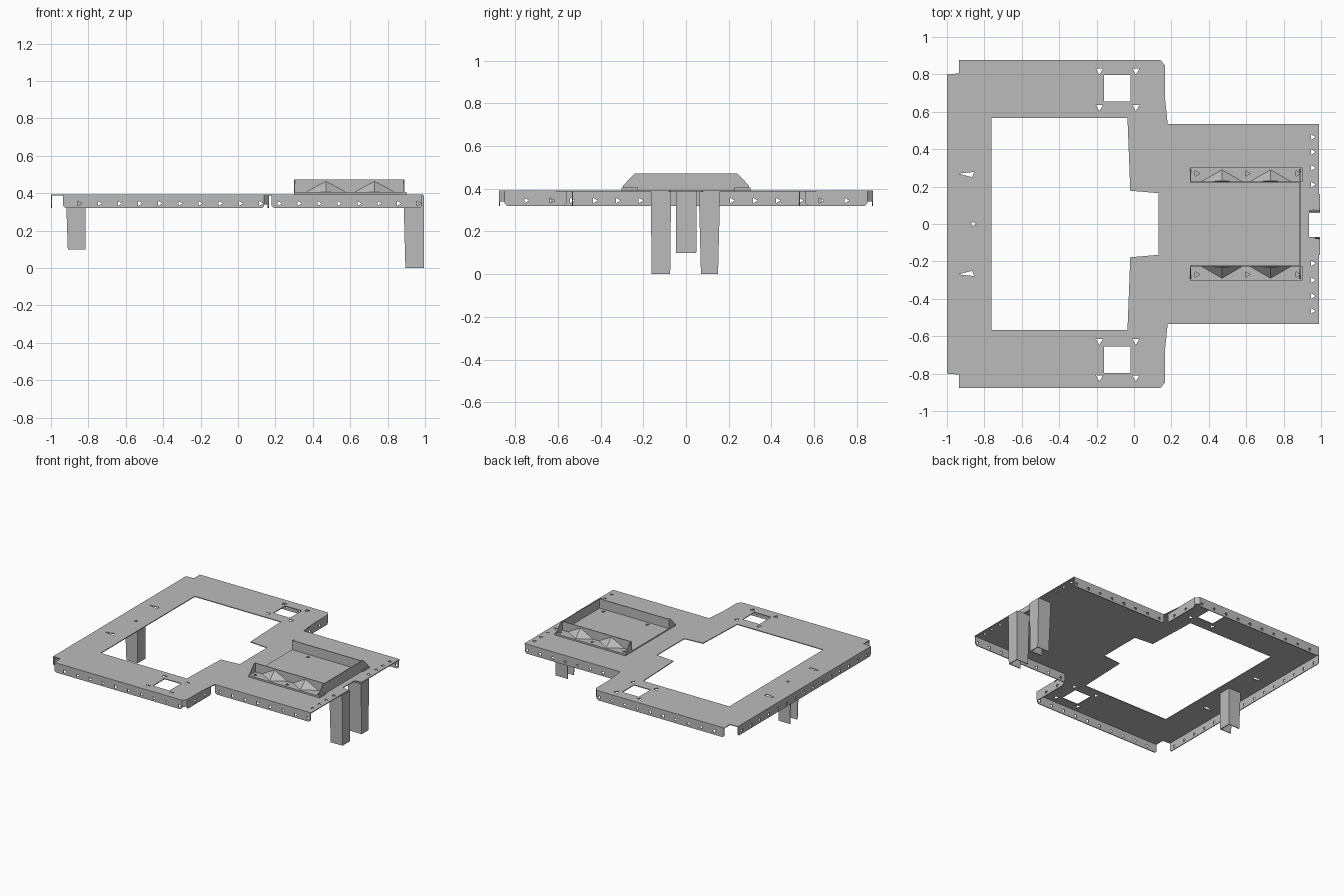
import bpy, bmesh, math
from mathutils import Vector, Matrix

cube = bpy.data.objects.get("Cube")
if cube:
    bpy.data.objects.remove(cube, do_unlink=True)

steel = bpy.data.materials.new("grey_steel")
steel.use_nodes = True
grey = (0.5, 0.5, 0.5, 1)
steel.diffuse_color = grey
steel.node_tree.nodes["Principled BSDF"].inputs["Base Color"].default_value = grey

X, Y, Z = Vector((1, 0, 0)), Vector((0, 1, 0)), Vector((0, 0, 1))
T = 0.006       # sheet thickness
TOP = 0.393     # deck top
LIP = 0.32      # bottom of the folded edges


def finish(name, bm):
    bmesh.ops.recalc_face_normals(bm, faces=bm.faces)
    mesh = bpy.data.meshes.new(name)
    bm.to_mesh(mesh)
    bm.free()
    mesh.materials.append(steel)
    obj = bpy.data.objects.new(name, mesh)
    bpy.context.scene.collection.objects.link(obj)
    return obj


def sheet(name, outline, holes=(), origin=(0, 0, 0), u=X, v=Y, t=T):
    """Flat sheet with holes, drawn in the u-v plane and thickened by t."""
    bm = bmesh.new()
    for loop in [outline, *holes]:
        vs = [bm.verts.new((p[0], p[1], 0)) for p in loop]
        for a, b in zip(vs, vs[1:] + vs[:1]):
            bm.edges.new((a, b))
    bmesh.ops.triangle_fill(bm, edges=bm.edges[:], use_beauty=True, normal=Z)
    ext = bmesh.ops.extrude_face_region(bm, geom=bm.faces[:], use_keep_orig=True)
    moved = [g for g in ext["geom"] if isinstance(g, bmesh.types.BMVert)]
    bmesh.ops.translate(bm, verts=moved, vec=(0, 0, t))
    frame = Matrix((u, v, u.cross(v))).transposed().to_4x4()
    bm.transform(Matrix.Translation(origin) @ frame)
    return finish(name, bm)


def tri(x, y, r=0.017, turn=0.0):
    return [(x + r * math.cos(turn + k * math.tau / 3),
             y + r * math.sin(turn + k * math.tau / 3)) for k in range(3)]


def rect(x0, x1, y0, y1):
    return [(x0, y0), (x1, y0), (x1, y1), (x0, y1)]


def mirrored(points):
    """Close a half outline by mirroring it across y = 0."""
    return points + [(x, -y) for x, y in reversed(points)]


def spaced(start, end, count):
    return [start + (end - start) * i / (count - 1) for i in range(count)]


# Deck: wide frame, narrow tail, large opening and fixing holes
deck_outline = mirrored([(-1, 0.8), (-0.935, 0.805), (-0.935, 0.877), (0.14, 0.877),
                         (0.165, 0.85), (0.165, 0.68), (0.18, 0.535), (0.99, 0.535),
                         (0.99, 0.08), (0.935, 0.07)])
opening = mirrored([(-0.762, 0.567), (-0.035, 0.567), (-0.02, 0.178), (0.13, 0.165)])
deck_holes = [opening, tri(-0.86, 0)]
for s in (1, -1):
    deck_holes.append(rect(-0.16, -0.02, s * 0.655, s * 0.797))
    deck_holes.append([(-0.94, s * 0.27), (-0.865, s * 0.25), (-0.855, s * 0.278)])
    for x in (-0.185, 0.01):
        for y in (0.625, 0.82):
            deck_holes.append(tri(x, s * y, 0.022, 0.5))
    for y in (0.21, 0.3, 0.385, 0.465):
        deck_holes.append(tri(0.955, s * y))
sheet("deck", deck_outline, deck_holes, (0, 0, TOP - T))


# Folded edges, each with a row of triangular holes
def lip(name, start, end, origin, u, holes, t):
    chamfer = 0.012
    outline = [(start, TOP - T), (start, LIP + chamfer), (start + chamfer, LIP),
               (end - chamfer, LIP), (end, LIP + chamfer), (end, TOP - T)]
    sheet(name, outline, [tri(h, 0.345, 0.015) for h in holes], origin, u, Z, t)


for s, side in ((1, "left"), (-1, "right")):
    # u = X gives a thickness direction of -y
    lip(f"frame_{side}_lip", -0.935, 0.14, (0, s * 0.877, 0), X,
        spaced(-0.85, 0.12, 10), s * T)
    lip(f"tail_{side}_lip", 0.18, 0.985, (0, s * 0.535, 0), X,
        spaced(0.22, 0.965, 8), s * T)
    ends = sorted((s * 0.56, s * 0.85))
    lip(f"shoulder_{side}_lip", ends[0], ends[1], (0.165, 0, 0), Y,
        [s * y for y in (0.63, 0.75)], -T)
    # Corner tab joining the frame lip and the shoulder lip
    diagonal = Vector((0.025, -s * 0.027, 0)).normalized()
    sheet(f"corner_{side}_tab", rect(0, 0.037, 0.34, TOP - T), (),
          (0.14, s * 0.877, 0), diagonal, Z, s * T)
lip("end_lip", -0.8, 0.8, (-1, 0, 0), Y, spaced(-0.75, 0.75, 15), T)


# Legs: tapered channels, open on the inner side
def leg(name, x0, x1, y0, y1, bottom, taper):
    top = TOP - T
    sheet(name + "_web", [(y0, top), (y0 + taper, bottom), (y1 - taper, bottom), (y1, top)],
          (), (x1, 0, 0), Y, Z, -T)
    for y, slope, t, side in ((y0, taper, -T, "near"), (y1, -taper, T, "far")):
        up = Vector((0, -slope, top - bottom)).normalized()
        length = (Vector((0, slope, top - bottom))).length
        sheet(f"{name}_{side}_flange", [(x0 + 0.01, 0), (x1, 0), (x1, length), (x0, length)],
              (), (0, y + slope, bottom), X, up, t)


leg("rear_left_leg", 0.885, 0.995, 0.06, 0.16, 0, 0.01)
leg("rear_right_leg", 0.885, 0.995, -0.165, -0.07, 0, 0.004)
leg("front_leg", -0.92, -0.815, -0.048, 0.05, 0.1, 0.002)

# Tray: raised floor, end wall and two braced side rails
X0, X1, RIM = 0.3, 0.89, 0.472
floor_holes = [tri(x, s * 0.19) for x in (0.46, 0.83) for s in (1, -1)]
sheet("tray_floor", rect(X0, X1, -0.225, 0.225), floor_holes, (0, 0, TOP), X, Y, 0.008)
sheet("tray_end_wall", mirrored([(0.24, RIM), (0.295, 0.415)][::-1] and
      [(TOP, 0.295), (0.415, 0.295), (RIM, 0.24)]), (), (X1, 0, 0), Z, Y, T)

for s, side in ((1, "left"), (-1, "right")):
    sheet(f"tray_{side}_wall", rect(X0, X1, TOP, RIM), (), (0, s * 0.222, 0), X, Z, -s * T)
    sheet(f"tray_{side}_foot", rect(X0, 0.9, s * 0.225, s * 0.302),
          [tri(x, s * 0.27) for x in spaced(0.335, 0.875, 5)], (0, 0, TOP), X, Y, 0.012)
    sheet(f"tray_{side}_end_gusset",
          [(s * 0.225, TOP), (s * 0.295, 0.41), (s * 0.24, RIM), (s * 0.225, RIM)],
          (), (X0, 0, 0), Y, Z, T)
    # Pyramid braces leaning against the wall
    for i, x in enumerate((0.47, 0.73)):
        bm = bmesh.new()
        corners = [(x - 0.11, 0.226, 0.405), (x + 0.11, 0.226, 0.405),
                   (x, 0.29, 0.405), (x, 0.23, 0.463)]
        vs = [bm.verts.new((a, s * b, c)) for a, b, c in corners]
        bmesh.ops.convex_hull(bm, input=vs)
        finish(f"tray_{side}_brace_{i + 1}", bm)
